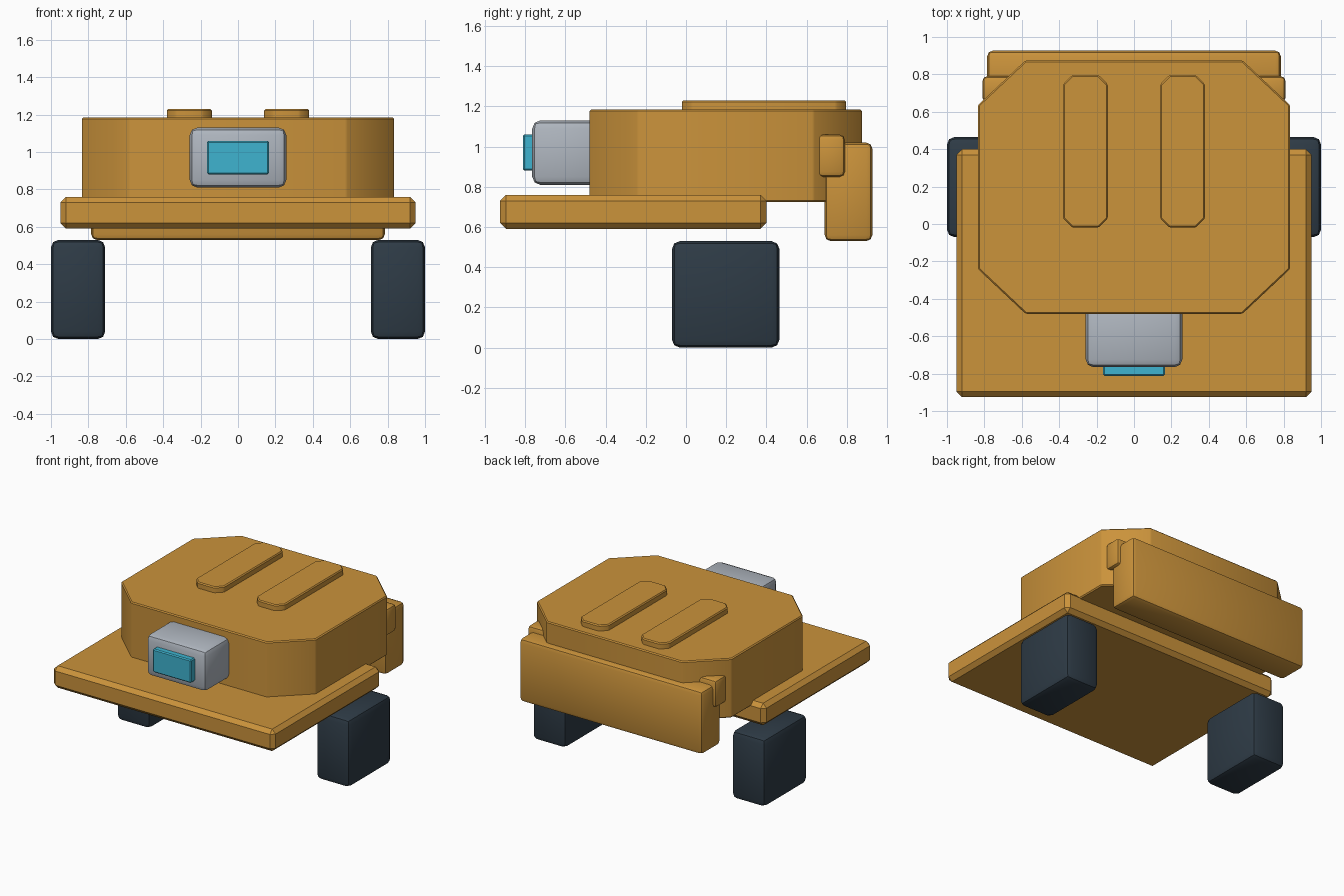
import bpy, bmesh

if "Cube" in bpy.data.objects:
    bpy.data.objects.remove(bpy.data.objects["Cube"])


def material(name, rgb):
    """Flat colour from 0-255 display values, converted to linear."""
    m = bpy.data.materials.new(name)
    lin = [((c / 255 + 0.055) / 1.055) ** 2.4 for c in rgb]
    m.diffuse_color = (*lin, 1)
    m.use_nodes = True
    m.node_tree.nodes["Principled BSDF"].inputs["Base Color"].default_value = m.diffuse_color
    return m


ORANGE = material("warm orange", (203, 147, 59))
DARK = material("dark slate", (46, 59, 70))
GREY = material("light grey", (176, 183, 192))
CYAN = material("cyan", (62, 180, 208))


def prism(name, outline, z0, z1, mat, bevel, segments=1):
    """Extrude a flat outline between two heights and bevel its edges."""
    bm = bmesh.new()
    base = bm.faces.new([bm.verts.new((x, y, z0)) for x, y in outline])
    top = bmesh.ops.extrude_face_region(bm, geom=[base])["geom"]
    for v in top:
        if isinstance(v, bmesh.types.BMVert):
            v.co.z = z1
    bmesh.ops.recalc_face_normals(bm, faces=bm.faces)
    bmesh.ops.bevel(bm, geom=bm.edges[:], offset=bevel, segments=segments,
                    profile=0.5, affect='EDGES', clamp_overlap=True)
    mesh = bpy.data.meshes.new(name)
    bm.to_mesh(mesh)
    bm.free()
    mesh.materials.append(mat)
    ob = bpy.data.objects.new(name, mesh)
    bpy.context.collection.objects.link(ob)
    return ob


def box(name, x, y, z, mat, bevel, segments=1):
    outline = [(x[0], y[0]), (x[1], y[0]), (x[1], y[1]), (x[0], y[1])]
    return prism(name, outline, z[0], z[1], mat, bevel, segments)


def octagon(x, y, cx, cy):
    """Rectangle with cut corners."""
    (a, b), (c, d) = x, y
    return [(a + cx, c), (b - cx, c), (b, c + cy), (b, d - cy),
            (b - cx, d), (a + cx, d), (a, d - cy), (a, c + cy)]


# Wide lower deck and cut-corner body
box("deck", (-0.95, 0.95), (-0.925, 0.40), (0.59, 0.76), ORANGE, 0.03)
prism("body", octagon((-0.835, 0.835), (-0.48, 0.875), 0.255, 0.24),
      0.725, 1.185, ORANGE, 0.008)

# Rear box
box("rear_box", (-0.785, 0.785), (0.69, 0.927), (0.53, 1.02), ORANGE, 0.03, 2)

# Front sensor head and its screen
box("sensor_head", (-0.258, 0.258), (-0.765, -0.40), (0.81, 1.13), GREY, 0.04, 2)
box("sensor_screen", (-0.165, 0.165), (-0.812, -0.74), (0.88, 1.06), CYAN, 0.008)

# Paired parts
for side, s in (("left", -1), ("right", 1)):
    def span(a, b):
        return tuple(sorted((s * a, s * b)))
    box(f"{side}_foot", span(0.71, 1.0), (-0.07, 0.465), (0.0, 0.53), DARK, 0.04, 2)
    box(f"{side}_rear_clip", span(0.55, 0.81), (0.65, 0.79), (0.85, 1.06), ORANGE, 0.025, 2)
    prism(f"{side}_roof_rib", octagon(span(0.14, 0.38), (-0.02, 0.797), 0.05, 0.05),
          1.165, 1.23, ORANGE, 0.008)

# Smooth the rounded edges only
for ob in bpy.context.scene.objects:
    ob.select_set(True)
    bpy.context.view_layer.objects.active = ob
bpy.ops.object.shade_smooth_by_angle(angle=0.45)
